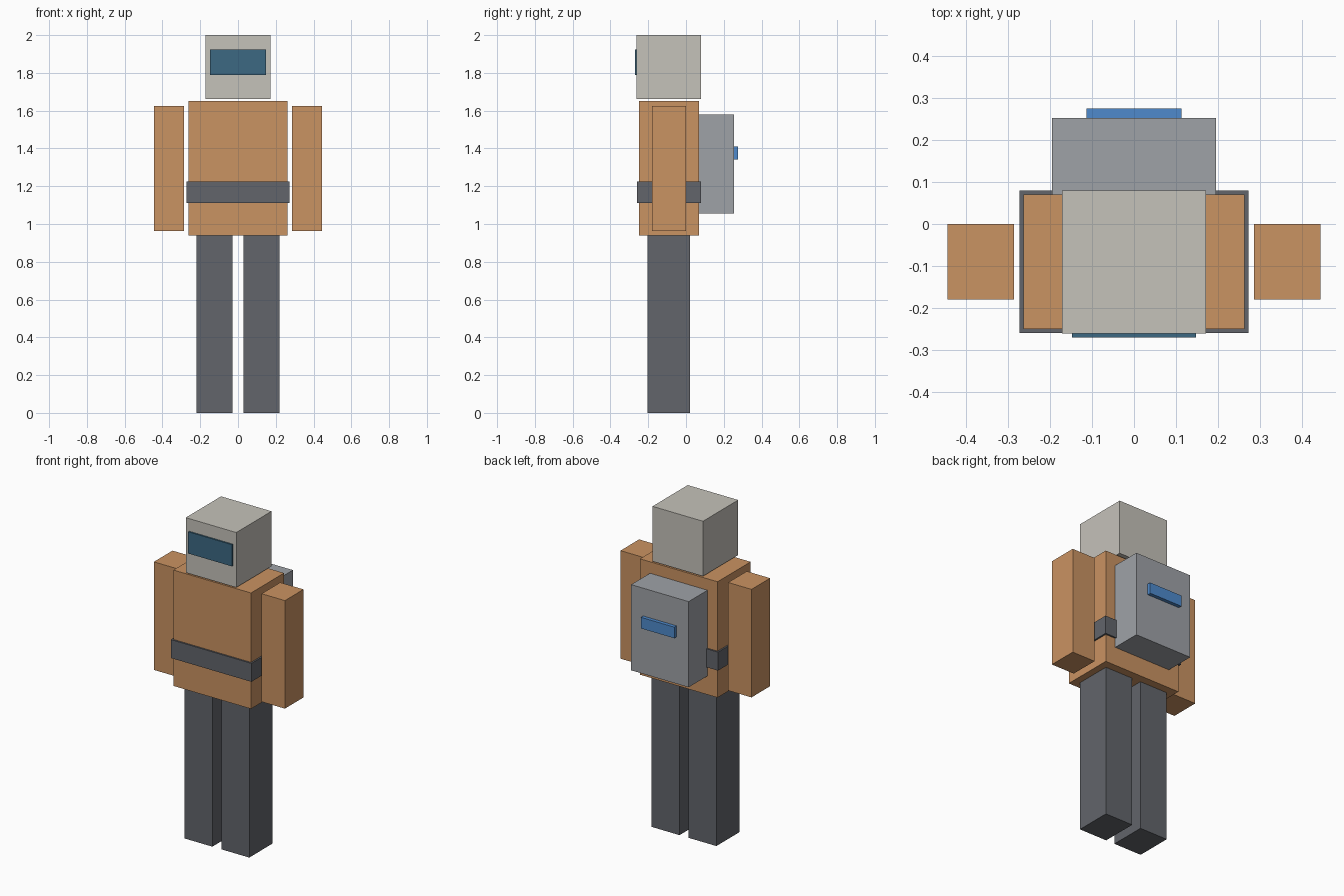
import bpy

if "Cube" in bpy.data.objects:
    bpy.data.objects.remove(bpy.data.objects["Cube"])


def material(name, rgb):
    """Flat colour given as 0-255 sRGB."""
    lin = [((c / 255 + 0.055) / 1.055) ** 2.4 for c in rgb]
    mat = bpy.data.materials.new(name)
    mat.diffuse_color = (*lin, 1)
    mat.use_nodes = True
    mat.node_tree.nodes["Principled BSDF"].inputs["Base Color"].default_value = mat.diffuse_color
    return mat


orange = material("orange suit", (202, 147, 98))
dark = material("dark grey", (98, 101, 107))
pale = material("pale helmet", (197, 194, 186))
grey = material("pack grey", (159, 162, 167))
glass = material("visor blue", (60, 104, 130))
blue = material("light blue", (78, 138, 204))


def box(name, mat, x, y, z):
    """Box from (min, max) ranges on each axis."""
    ranges = (x, y, z)
    bpy.ops.mesh.primitive_cube_add(size=1, location=[(a + b) / 2 for a, b in ranges])
    ob = bpy.context.object
    ob.name = name
    ob.scale = [b - a for a, b in ranges]
    bpy.ops.object.transform_apply(location=False, rotation=False, scale=True)
    ob.data.materials.append(mat)
    return ob


# Body and belt
box("torso", orange, (-0.263, 0.263), (-0.25, 0.07), (0.94, 1.65))
box("belt", dark, (-0.273, 0.273), (-0.26, 0.08), (1.112, 1.225))

# Limbs, mirrored left and right
for side, s in (("left", -1), ("right", 1)):
    box(side + "_arm", orange, sorted((s * 0.286, s * 0.444)), (-0.18, 0.0), (0.963, 1.625))
    box(side + "_leg", dark, sorted((s * 0.03, s * 0.22)), (-0.205, 0.02), (0, 0.94))

# Helmet and visor
box("helmet", pale, (-0.171, 0.171), (-0.261, 0.08), (1.663, 2.0))
box("visor", glass, (-0.148, 0.148), (-0.2705, -0.261), (1.79, 1.923))

# Backpack with status light
box("backpack", grey, (-0.195, 0.195), (0.067, 0.253), (1.055, 1.58))
box("pack_light", blue, (-0.113, 0.113), (0.25, 0.275), (1.342, 1.41))
